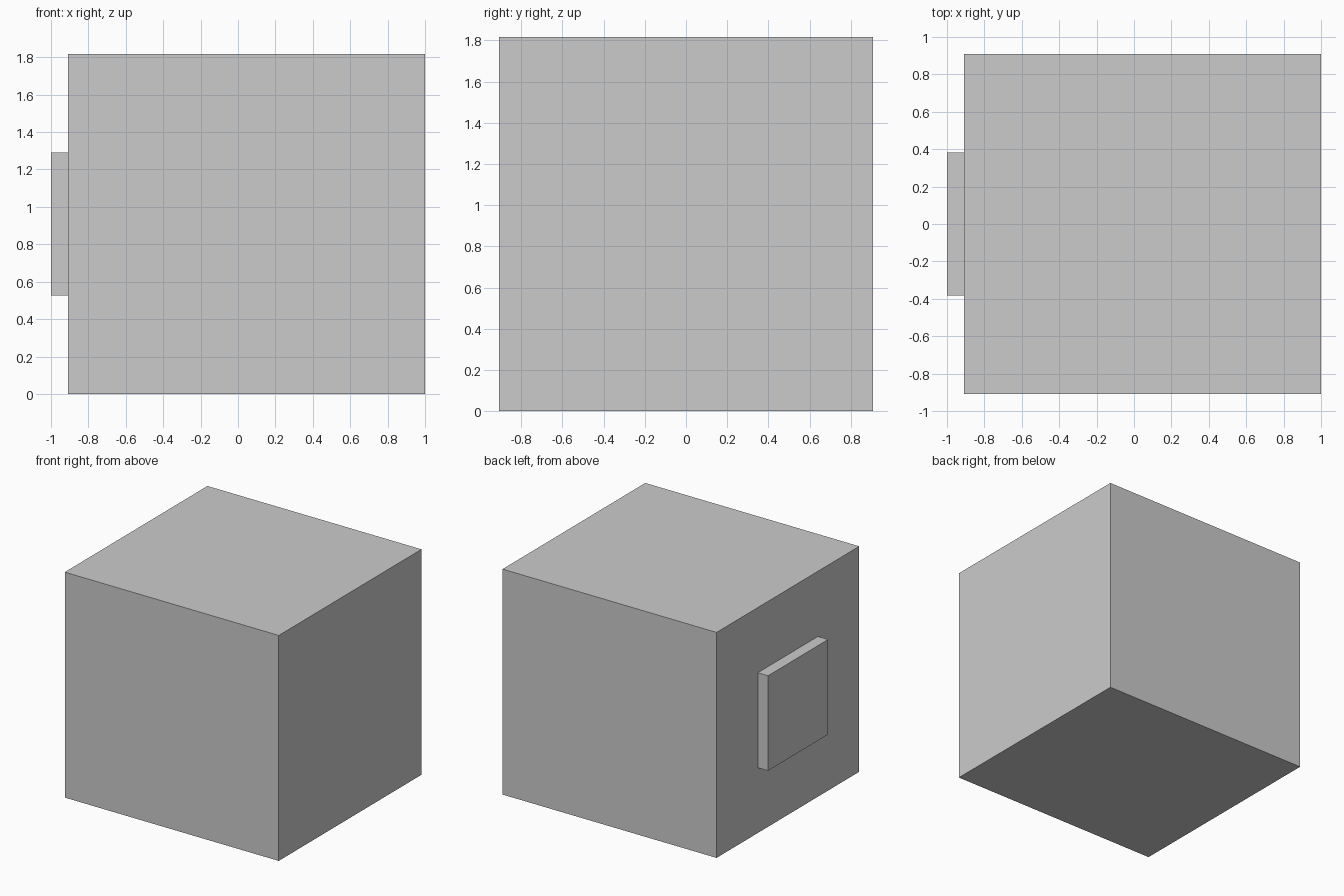
import bpy

if "Cube" in bpy.data.objects:
    bpy.data.objects.remove(bpy.data.objects["Cube"])


def box(name, lo, hi):
    """Axis-aligned box between two opposite corners."""
    center = [(a + b) / 2 for a, b in zip(lo, hi)]
    bpy.ops.mesh.primitive_cube_add(size=1, location=center)
    obj = bpy.context.object
    obj.name = name
    obj.scale = [b - a for a, b in zip(lo, hi)]
    bpy.ops.object.transform_apply(location=False, rotation=False, scale=True)
    return obj


HALF = 0.909   # half width and half height of the block
PLATE = 0.383  # half size of the square plate

# Main block
box("main_block", (-HALF, -HALF, 0), (1, HALF, 2 * HALF))

# Raised square plate on the left face
box("side_plate", (-1, -PLATE, HALF - PLATE), (-HALF, PLATE, HALF + PLATE))
